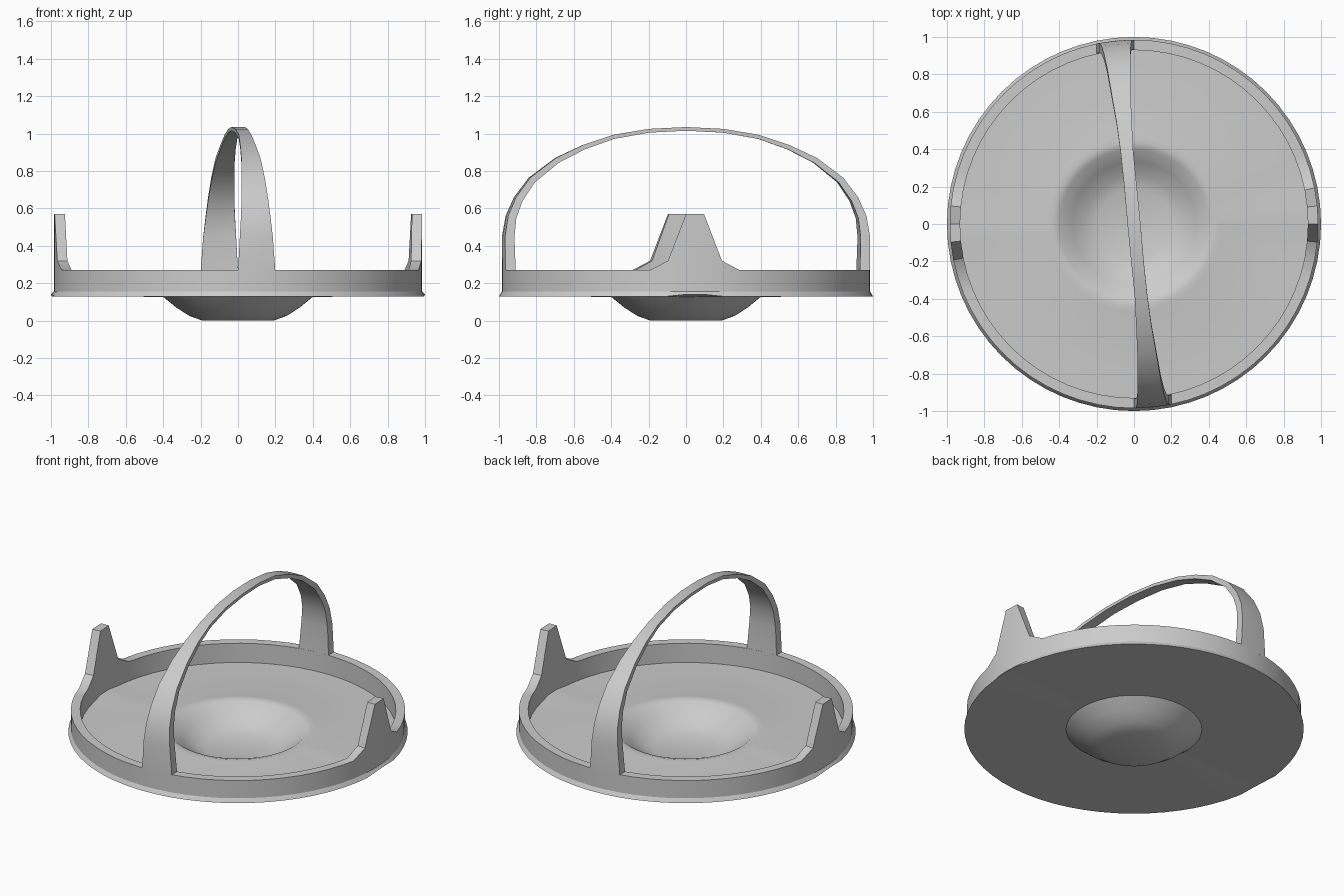
import bpy, bmesh, math

if "Cube" in bpy.data.objects:
    bpy.data.objects.remove(bpy.data.objects["Cube"])

SEG = 64


def make_object(name, bm, angle=30):
    bmesh.ops.remove_doubles(bm, verts=bm.verts, dist=1e-5)
    bmesh.ops.recalc_face_normals(bm, faces=bm.faces)
    me = bpy.data.meshes.new(name)
    bm.to_mesh(me)
    bm.free()
    ob = bpy.data.objects.new(name, me)
    bpy.context.collection.objects.link(ob)
    bpy.ops.object.select_all(action='DESELECT')
    ob.select_set(True)
    bpy.context.view_layer.objects.active = ob
    bpy.ops.object.shade_smooth_by_angle(angle=math.radians(angle))
    return ob


def skin(bm, loops, closed):
    """Bridge equal-length closed vertex loops."""
    n = len(loops[0])
    for k in range(len(loops) if closed else len(loops) - 1):
        a, b = loops[k], loops[(k + 1) % len(loops)]
        for j in range(n):
            j2 = (j + 1) % n
            bm.faces.new((a[j], a[j2], b[j2], b[j]))


# Tray: lathed shell whose rim rises into two opposite lugs
def rim_height(i):
    return {0: 0.57, 1: 0.57, 31: 0.32, 2: 0.32}.get(i % 32, 0.27)


def edge_height(i):
    return 0.14 if i % 32 in (0, 1) else 0.13


def tray_profile(i):
    top, low = rim_height(i), edge_height(i)
    return [(0.19, 0.0), (0.26, 0.025), (0.33, 0.07), (0.40, 0.127),
            (1.0, low), (0.985, 0.155), (0.985, top), (0.93, top),
            (0.93, low + 0.015), (0.465, 0.145), (0.435, 0.15), (0.40, 0.14),
            (0.33, 0.085), (0.26, 0.04), (0.19, 0.015)]


bm = bmesh.new()
rings = []
for i in range(SEG):
    a = 2 * math.pi * i / SEG
    rings.append([bm.verts.new((r * math.cos(a), r * math.sin(a), z))
                  for r, z in tray_profile(i)])
n = len(rings[0])
for i in range(SEG):
    a, b = rings[i], rings[(i + 1) % SEG]
    for j in range(n - 1):
        bm.faces.new((a[j], a[j + 1], b[j + 1], b[j]))
for j in (0, n - 1):                      # close the bowl bottom
    bm.faces.new([r[j] for r in rings])
make_object("tray_with_bowl", bm)

# Handle: flat strap that narrows and crosses diagonally over the top
# half path: depth, height, inner edge x, outer edge x, thickness
half = [(0.985, 0.26, 0.0, 0.20, 0.055), (0.984, 0.45, 0.01, 0.186, 0.05),
        (0.965, 0.56, 0.016, 0.173, 0.045), (0.92, 0.66, 0.02, 0.16, 0.04),
        (0.84, 0.765, 0.02, 0.143, 0.035), (0.70, 0.87, 0.018, 0.12, 0.03),
        (0.55, 0.94, 0.012, 0.094, 0.025), (0.39, 0.993, 0.004, 0.072, 0.022),
        (0.20, 1.025, -0.015, 0.052, 0.02), (0.0, 1.035, -0.035, 0.035, 0.02)]


def section(k):
    d, z, x0, x1, t = half[k]
    p = half[max(k - 1, 0)]
    q = half[k + 1] if k + 1 < len(half) else (-half[k - 1][0], half[k - 1][1])
    td, tz = q[0] - p[0], q[1] - p[1]
    ln = math.hypot(td, tz)
    nd, nz = -tz / ln, td / ln            # inward normal
    xs = (x0, (x0 + x1) / 2, x1)
    bow = lambda x: x * x * 0.5 * d       # follow the rim curve near the base
    outer = [(x, -(d - bow(x)), z) for x in xs]
    inner = [(x, -(d - bow(x) + nd * t), z + nz * t) for x in reversed(xs)]
    return outer + inner


front = [section(k) for k in range(len(half))]


def turned(s):                            # half turn about z, same loop order
    r = [(-x, -y, z) for x, y, z in s]
    return r[2::-1] + r[:2:-1]


path = front + [turned(s) for s in front[-2::-1]]
bm = bmesh.new()
loops = [[bm.verts.new(co) for co in s] for s in path]
skin(bm, loops, False)
bm.faces.new(loops[0])
bm.faces.new(loops[-1])
make_object("strap_handle", bm, 20)
